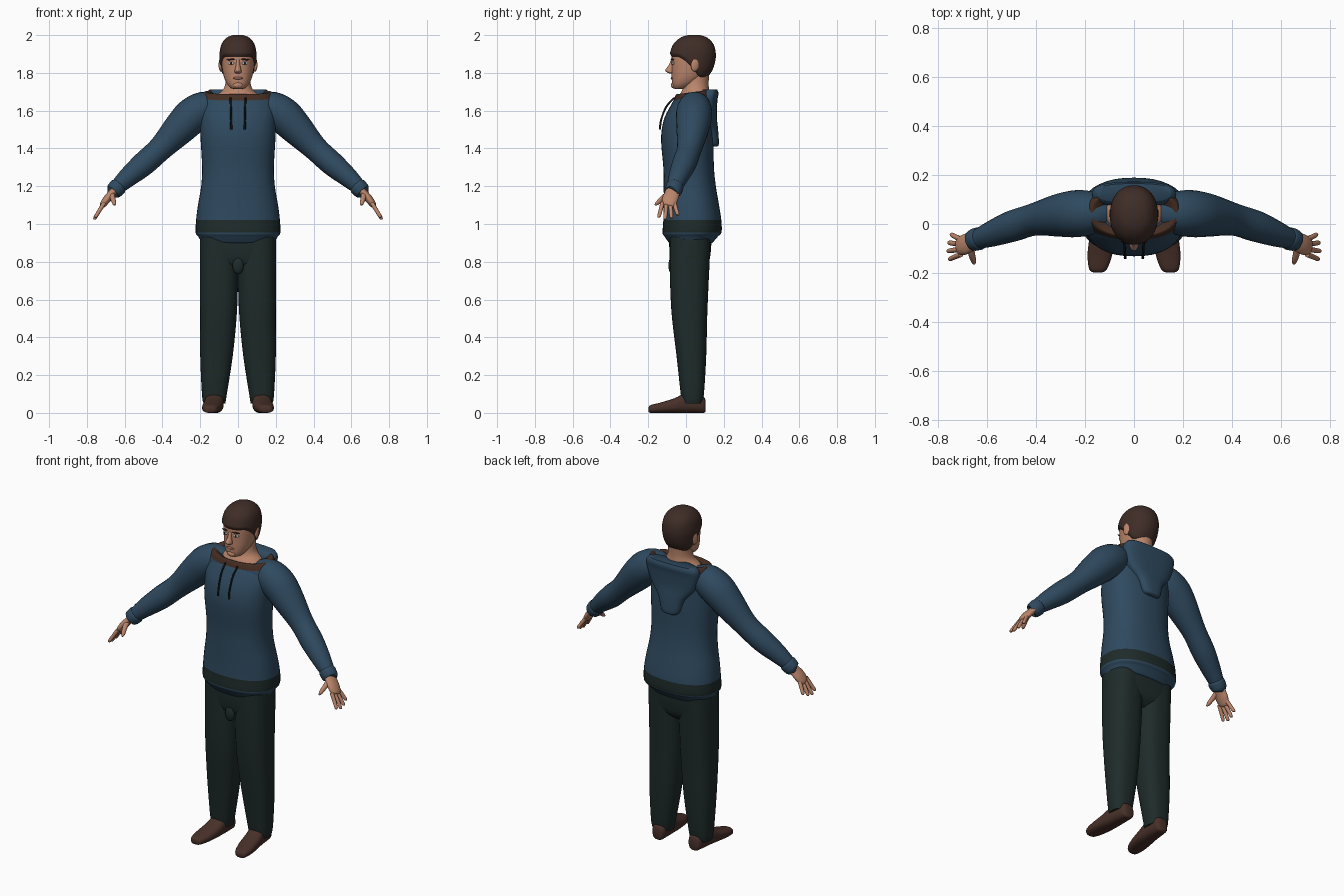
import bpy, bmesh, math
from mathutils import Vector

if "Cube" in bpy.data.objects:
    bpy.data.objects.remove(bpy.data.objects["Cube"])


def material(name, *rgb):
    m = bpy.data.materials.new(name)
    m.use_nodes = True
    m.diffuse_color = (*rgb, 1)
    bsdf = next(n for n in m.node_tree.nodes if n.type == "BSDF_PRINCIPLED")
    bsdf.inputs["Base Color"].default_value = (*rgb, 1)
    return m


BLUE = material("hoodie blue", .028, .068, .115)
PANTS = material("dark green cloth", .013, .024, .023)
SKIN = material("skin", .50, .24, .15)
HAIR = material("brown hair", .05, .026, .02)
SHOE = material("shoe brown", .065, .03, .022)
LINING = material("hood lining", .06, .027, .016)
WHITE = material("eye white", .6, .55, .5)
DARK = material("iris and cord", .008, .009, .011)
LIP = material("lips", .36, .15, .1)


def smooth_rows(rows, steps):
    """Catmull-Rom interpolation through rows of numbers."""
    out, last = [], len(rows) - 1
    for i in range(last):
        a, b, c, d = (rows[min(max(i + k, 0), last)] for k in (-1, 0, 1, 2))
        for s in range(steps):
            t = s / steps
            out.append([q + .5 * t * (r - p + t * (2*p - 5*q + 4*r - w + t * (3*(q - r) + w - p)))
                        for p, q, r, w in zip(a, b, c, d)])
    return out + [list(rows[-1])]


def finish(ob, mats, mirror):
    for m in mats:
        ob.data.materials.append(m)
    bpy.ops.object.select_all(action="DESELECT")
    ob.select_set(True)
    bpy.context.view_layer.objects.active = ob
    bpy.ops.object.shade_smooth_by_angle(angle=math.radians(60))
    if mirror:
        ob.modifiers.new("mirror", "MIRROR").use_mirror_merge = False
    return ob


def skin_rings(name, rings, mats, mirror=False, rule=None):
    """Join rings of points into a closed skin; rule picks material from a face centre."""
    bm = bmesh.new()
    vs = [[bm.verts.new(p) for p in ring] for ring in rings]
    n = len(rings[0])
    for a, b in zip(vs, vs[1:]):
        for j in range(n):
            bm.faces.new((a[j], a[(j + 1) % n], b[(j + 1) % n], b[j]))
    bm.faces.new(vs[0][::-1])
    bm.faces.new(vs[-1])
    bmesh.ops.recalc_face_normals(bm, faces=bm.faces)
    if rule:
        for f in bm.faces:
            f.material_index = rule(f.calc_center_median())
    me = bpy.data.meshes.new(name)
    bm.to_mesh(me)
    bm.free()
    ob = bpy.data.objects.new(name, me)
    bpy.context.collection.objects.link(ob)
    return finish(ob, mats, mirror)


def loft(name, rows, mats, power=2.3, steps=4, n=40, tilt=0, lying=False, **kw):
    """Rows are (height, centre x, half width, front, back)."""
    rings = []
    for h, cx, rx, lo, hi in smooth_rows(rows, steps):
        ring = []
        for j in range(n):
            c, s = math.cos(math.tau * j / n), math.sin(math.tau * j / n)
            x = cx + rx * math.copysign(abs(c) ** (2 / power), c)
            y = (lo + hi) / 2 + (hi - lo) / 2 * math.copysign(abs(s) ** (2 / power), s)
            ring.append((x, h, y) if lying else (x, y, h + tilt * (y - .05)))
        rings.append(ring)
    return skin_rings(name, rings, mats, **kw)


def tube(name, rows, mat, flat=1, steps=4, n=20, mirror=True):
    """Rows are (x, y, z, radius); flat scales the radius across y."""
    pts = smooth_rows(rows, steps)
    rings = []
    for i, p in enumerate(pts):
        a, b = pts[max(i - 1, 0)], pts[min(i + 1, len(pts) - 1)]
        t = (Vector(b[:3]) - Vector(a[:3])).normalized()
        u = t.cross(Vector((0, 1, 0))).normalized()
        v = t.cross(u)
        rings.append([Vector(p[:3]) + p[3] * (u * math.cos(k) + v * flat * math.sin(k))
                      for k in (math.tau * j / n for j in range(n))])
    return skin_rings(name, rings, [mat], mirror)


def ball(name, loc, size, mat, mirror=True, turn=(0, 0, 0)):
    bpy.ops.mesh.primitive_uv_sphere_add(segments=20, ring_count=12)
    ob = bpy.context.object
    ob.name = name
    ob.scale, ob.location, ob.rotation_euler = size, loc, turn
    bpy.ops.object.transform_apply(location=True, rotation=True, scale=True)
    return finish(ob, [mat], mirror)


# Hoodie body with a dark band above the hem
loft("hoodie_body", [
    (.9, 0, .19, -.09, .14), (.935, 0, .212, -.115, .17), (.955, 0, .224, -.124, .188),
    (1.02, 0, .222, -.12, .187), (1.1, 0, .212, -.118, .175), (1.2, 0, .195, -.118, .158),
    (1.3, 0, .19, -.12, .148), (1.45, 0, .198, -.132, .145), (1.55, 0, .2, -.118, .14),
    (1.62, 0, .195, -.085, .135), (1.66, 0, .17, -.06, .125), (1.675, 0, .12, -.03, .1)],
    [BLUE, PANTS], rule=lambda c: int(.955 < c.z < 1.02 and c.xy.length > .1))

# Collar, folding over into the lining
loft("hood_collar", [
    (1.6, 0, .2, -.08, .14), (1.65, 0, .205, -.07, .15), (1.685, 0, .19, -.06, .15),
    (1.7, 0, .175, -.05, .142), (1.69, 0, .15, -.035, .13), (1.66, 0, .11, 0, .1)],
    [BLUE, LINING], tilt=.13,
    rule=lambda c: int(c.z - .13 * (c.y - .05) > 1.672 and abs(c.x) < .182))

# Hood hanging down the back
loft("hood_drape", [
    (1.41, 0, .03, .12, .165), (1.425, 0, .058, .1, .174), (1.5, 0, .085, .08, .17),
    (1.57, 0, .14, .07, .163), (1.65, 0, .168, .07, .166), (1.69, 0, .168, .075, .172),
    (1.712, 0, .15, .09, .165)], [BLUE], power=2.8)

# Drawstrings
tube("drawstring", [(.04, -.062, 1.668, .005), (.038, -.105, 1.62, .005),
                    (.036, -.132, 1.55, .005), (.036, -.138, 1.5, .006)], DARK, n=8)

# Sleeves and cuffs
tube("sleeve", [
    (.1, .045, 1.62, .06), (.17, .045, 1.615, .088), (.24, .042, 1.575, .096),
    (.31, .035, 1.505, .087), (.41, .018, 1.4, .066), (.5, -.01, 1.318, .064),
    (.58, -.04, 1.25, .053), (.64, -.062, 1.195, .04)], BLUE)
tube("cuff", [(.625, -.057, 1.207, .04), (.635, -.06, 1.197, .047),
              (.66, -.067, 1.172, .043), (.664, -.069, 1.168, .03)], BLUE)

# Hands
tube("palm", [(.64, -.062, 1.19, .02), (.67, -.074, 1.16, .02), (.695, -.085, 1.13, .021),
              (.717, -.092, 1.1, .016), (.722, -.094, 1.094, .006)], SKIN, flat=2)
for i, finger in enumerate(("little", "ring", "middle", "index")):
    y, reach = -.062 - .021 * i, (.8, 1, 1.08, .95)[i]
    fan = (i - 1.5) * -.012
    tube(finger + "_finger", [
        (.708, y, 1.112, .011), (.708 + .025 * reach, y + fan * .5, 1.112 - .04 * reach, .0105),
        (.708 + .046 * reach, y + fan, 1.112 - .075 * reach, .009),
        (.708 + .049 * reach, y + fan, 1.112 - .081 * reach, .003)], SKIN, n=12)
tube("thumb", [(.668, -.085, 1.165, .016), (.664, -.12, 1.14, .014),
               (.656, -.15, 1.112, .011), (.653, -.164, 1.1, .004)], SKIN, n=12)

# Trousers
loft("trouser_leg", [
    (.05, .125, .058, -.02, .085), (.1, .125, .066, -.028, .095), (.3, .114, .086, -.05, .107),
    (.5, .104, .096, -.074, .112), (.65, .101, .1, -.083, .118), (.8, .1, .101, -.086, .125),
    (.94, .1, .1, -.086, .13)], [PANTS], power=2.5, mirror=True)
loft("trouser_seat", [(.75, 0, .1, -.03, .08), (.79, 0, .19, -.075, .118),
                      (.86, 0, .202, -.088, .132), (.95, 0, .2, -.088, .135)],
     [PANTS], power=2.8)
ball("front_fold", (0, -.075, .78), (.03, .018, .045), PANTS, mirror=False)

# Shoes
loft("shoe", [
    (-.198, .148, .018, .004, .03), (-.185, .147, .036, 0, .042), (-.13, .14, .05, 0, .056),
    (-.06, .131, .052, 0, .078), (-.01, .126, .05, 0, .1), (.06, .122, .045, 0, .105),
    (.095, .12, .036, 0, .085), (.104, .12, .02, .01, .06)],
    [SHOE], power=2.6, n=28, lying=True, mirror=True)

# Neck and head
loft("neck", [(1.64, 0, .14, -.04, .12), (1.68, 0, .115, -.035, .125), (1.71, 0, .08, -.02, .122),
              (1.75, 0, .066, -.012, .12), (1.82, 0, .066, 0, .125)], [SKIN], power=2)
HEAD = [(1.715, 0, .022, -.058, -.01), (1.722, 0, .04, -.068, .015), (1.745, 0, .06, -.074, .055),
        (1.78, 0, .075, -.076, .1), (1.82, 0, .083, -.076, .13), (1.87, 0, .087, -.076, .145),
        (1.91, 0, .086, -.072, .146), (1.95, 0, .076, -.055, .134), (1.978, 0, .053, -.022, .105),
        (1.99, 0, .022, .015, .07)]
loft("head", HEAD, [SKIN], power=2.2, steps=6)

# Hair: head shell that rises out of the scalp above the hairline
hair = loft("hair", HEAD, [HAIR], power=2.2, steps=10, n=64)
bm = bmesh.new()
bm.from_mesh(hair.data)
bm.normal_update()
shift = {}
for v in bm.verts:
    back = min(max((v.co.y + .045) / .12, 0), 1)
    line = 1.885 - .115 * back ** 1.6
    shift[v] = v.normal * max(min(.011, (v.co.z - line) * .7), -.012)
for v, d in shift.items():
    v.co += d
bm.to_mesh(hair.data)
bm.free()

# Face
loft("nose", [(1.797, 0, .008, -.088, -.06), (1.803, 0, .018, -.101, -.06),
              (1.815, 0, .017, -.11, -.06), (1.84, 0, .011, -.092, -.06),
              (1.87, 0, .009, -.079, -.06)], [SKIN], power=2, n=16)
ball("ear", (.09, .05, 1.845), (.011, .024, .038), SKIN, turn=(-.2, 0, .3))
ball("eye", (.036, -.069, 1.851), (.016, .006, .008), WHITE, turn=(0, 0, .25))
ball("iris", (.036, -.0735, 1.851), (.007, .003, .007), DARK)
ball("eyebrow", (.038, -.072, 1.871), (.023, .006, .004), HAIR, turn=(0, .08, .3))
ball("lips", (0, -.073, 1.772), (.026, .008, .007), LIP, mirror=False)
ball("chin", (0, -.062, 1.735), (.028, .018, .018), SKIN, mirror=False)
